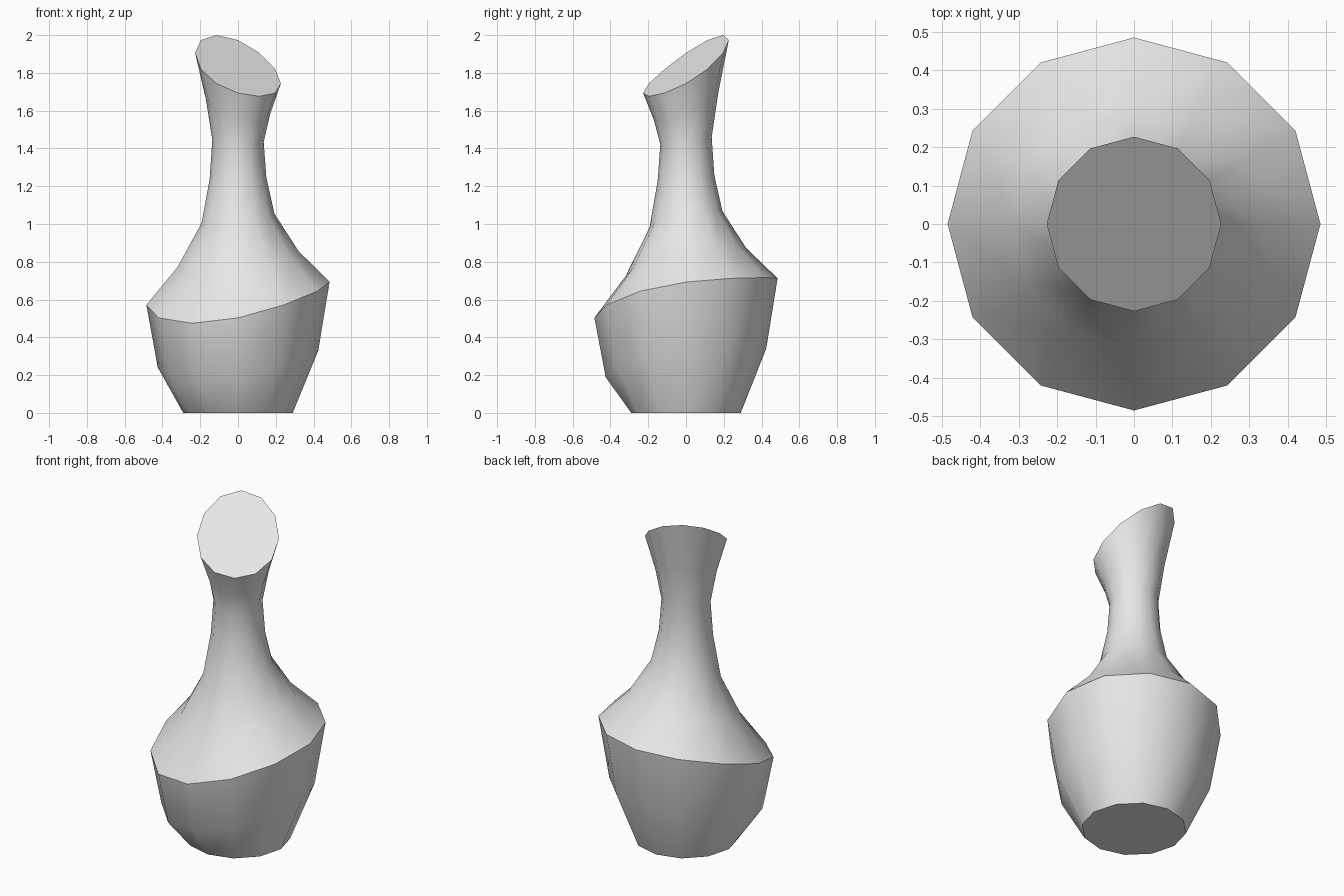
import bpy
import bmesh
from math import cos, sin, radians

cube = bpy.data.objects.get("Cube")
if cube:
    bpy.data.objects.remove(cube, do_unlink=True)

SIDES = 12
# Each ring: radius, height, tilt amount, bend amount, direction of its high side
RINGS = [
    (0.29, 0.0, 0.0, 0.0, 60),
    (0.425, 0.275, 0.088, -0.02, 60),
    (0.485, 0.62, 0.121, -0.0245, 60),
    (0.32, 0.806, 0.085, -0.0175, 60),
    (0.193, 1.027, 0.05, -0.005, 60),
    (0.15, 1.243, 0.015, 0.0, 75),
    (0.136, 1.44, 0.02, 0.0, 110),
    (0.17, 1.62, 0.08, 0.0, 120),
    (0.227, 1.829, 0.162, 0.009, 120),
]
CREASED = (0, 2, 8)  # foot, shoulder and lip


def add_ring(bm, radius, height, tilt, bend, direction):
    verts = []
    for i in range(SIDES):
        a = radians(360 * i / SIDES)
        d = a - radians(direction)
        z = height + tilt * cos(d) + bend * cos(2 * d)
        verts.append(bm.verts.new((radius * cos(a), radius * sin(a), z)))
    return verts


# Grey glaze
glaze = bpy.data.materials.new("grey_glaze")
glaze.use_nodes = True
colour = (0.8, 0.8, 0.8, 1)
glaze.diffuse_color = colour
glaze.node_tree.nodes["Principled BSDF"].inputs["Base Color"].default_value = colour

# Vase body: tilted rings joined by smooth walls
bm = bmesh.new()
rings = [add_ring(bm, *r) for r in RINGS]
for low, high in zip(rings, rings[1:]):
    for i in range(SIDES):
        j = (i + 1) % SIDES
        bm.faces.new((low[i], low[j], high[j], high[i])).smooth = True

# Flat foot and slanted mouth
bm.faces.new(rings[0][::-1])
bm.faces.new(rings[-1])

# Sharp creases
for k in CREASED:
    for i in range(SIDES):
        bm.edges.get((rings[k][i], rings[k][(i + 1) % SIDES])).smooth = False

mesh = bpy.data.meshes.new("vase_body")
bm.to_mesh(mesh)
bm.free()
mesh.materials.append(glaze)
vase = bpy.data.objects.new("vase_body", mesh)
bpy.context.collection.objects.link(vase)
